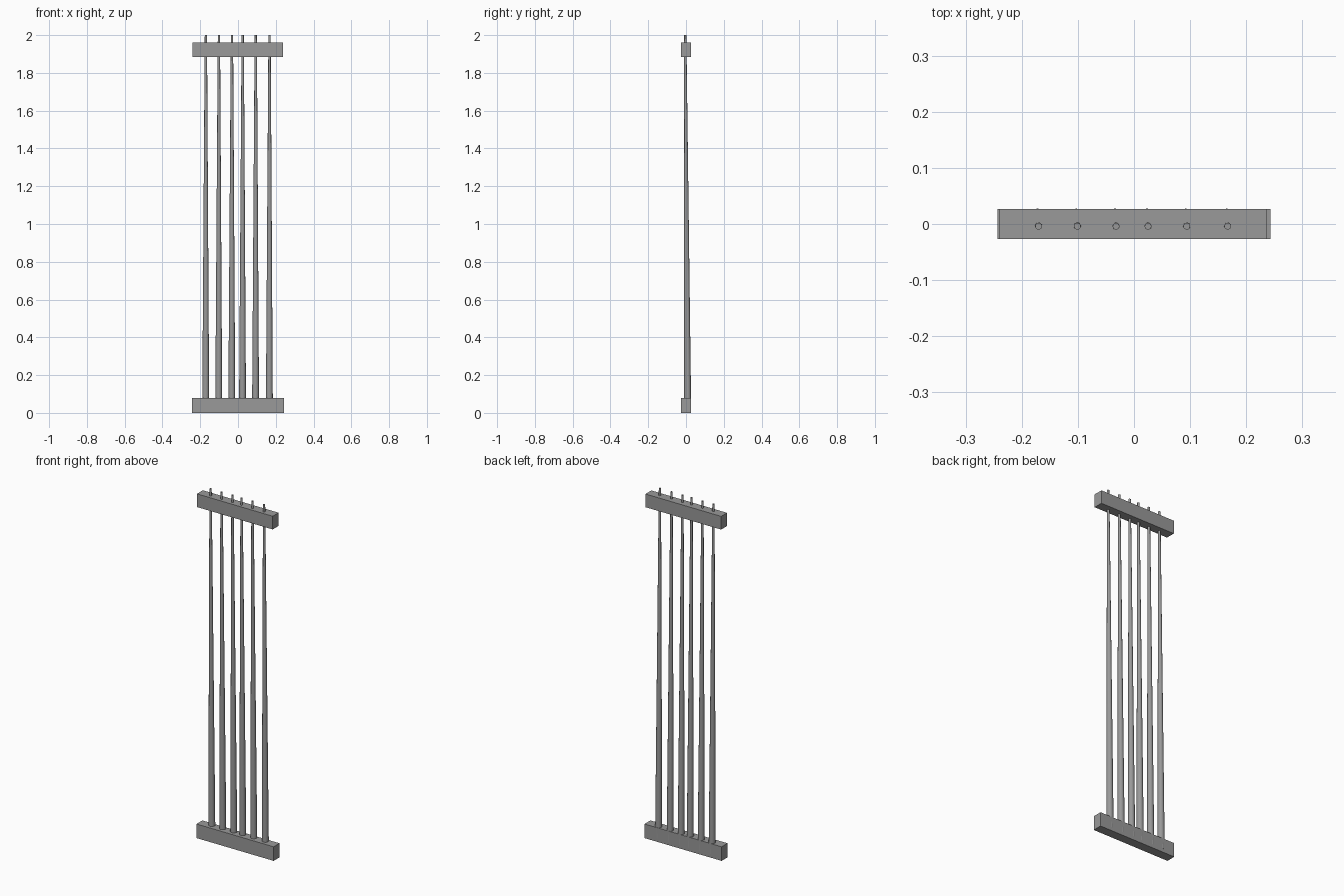
import bpy
import math
from mathutils import Vector

if "Cube" in bpy.data.objects:
    bpy.data.objects.remove(bpy.data.objects["Cube"], do_unlink=True)

# One plain grey for everything
grey = bpy.data.materials.new("grey")
grey.use_nodes = True
colour = (0.32, 0.32, 0.32, 1)
grey.diffuse_color = colour
grey.node_tree.nodes["Principled BSDF"].inputs["Base Color"].default_value = colour


def block(name, x0, x1, z0, z1):
    bpy.ops.mesh.primitive_cube_add(size=1, location=((x0 + x1) / 2, 0, (z0 + z1) / 2))
    ob = bpy.context.object
    ob.name = name
    ob.scale = (x1 - x0, 0.053, z1 - z0)
    ob.data.materials.append(grey)


def rod(name, bottom, top, r_bottom, r_top):
    axis = top - bottom
    bpy.ops.mesh.primitive_cone_add(vertices=16, radius1=r_bottom, radius2=r_top,
                                    depth=axis.length, location=(bottom + top) / 2)
    ob = bpy.context.object
    ob.name = name
    ob.rotation_euler = axis.to_track_quat("Z", "Y").to_euler()
    ob.data.materials.append(grey)
    bpy.ops.object.shade_smooth_by_angle(angle=math.radians(40))


# Holders at both ends
block("bottom_holder", -0.243, 0.243, 0, 0.08)
block("top_holder", -0.24, 0.237, 1.885, 1.96)

# Tapered rods, leaning slightly forward and poking out of the top holder
for i, x in enumerate((-0.17, -0.101, -0.032, 0.025, 0.094, 0.167)):
    rod(f"rod_{i + 1}", Vector((x - 0.001, 0.009, 0.02)), Vector((x, -0.004, 2)), 0.0185, 0.006)
